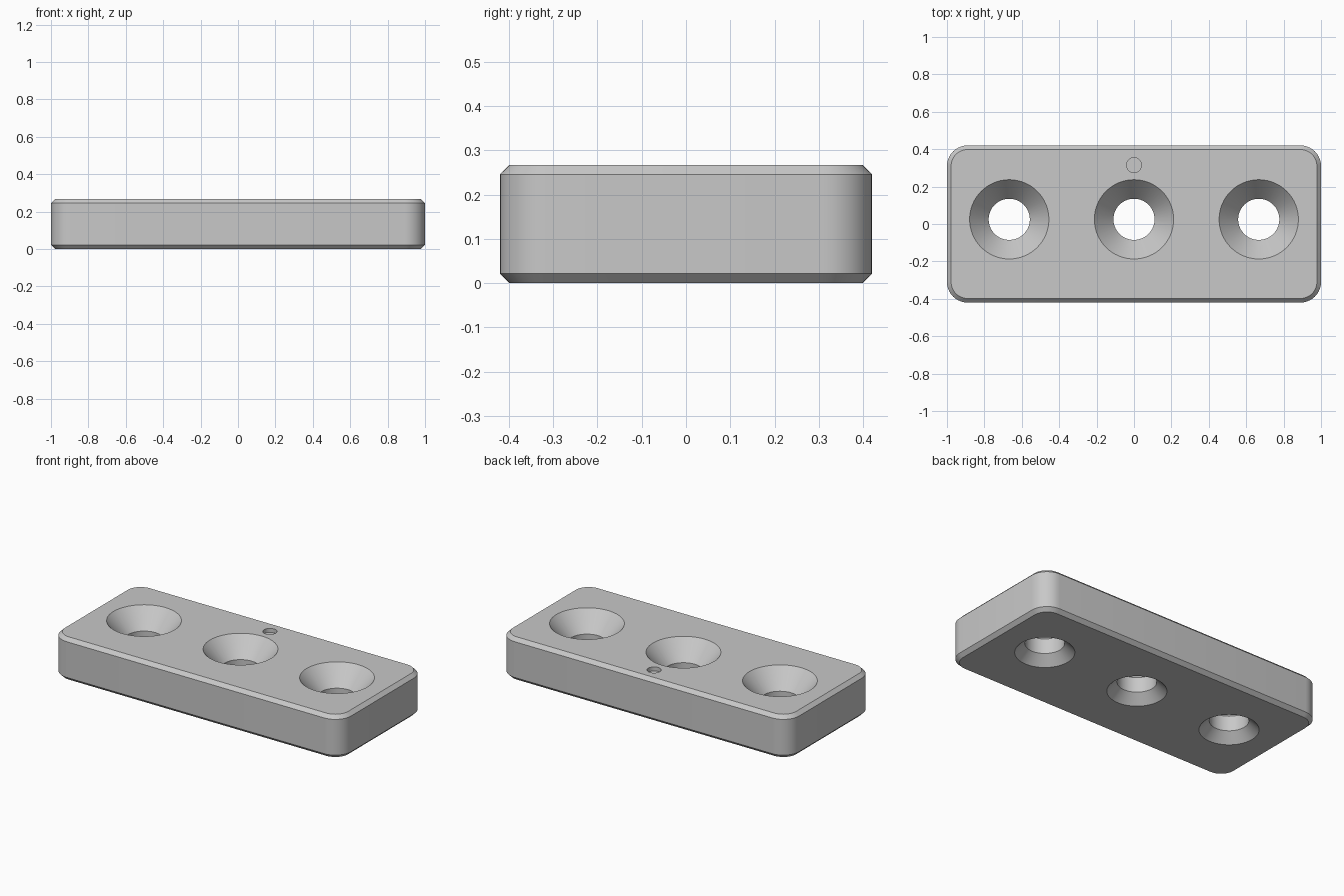
import bpy
import bmesh
from math import cos, sin, pi

if "Cube" in bpy.data.objects:
    bpy.data.objects.remove(bpy.data.objects["Cube"], do_unlink=True)

HALF_X, HALF_Y, HEIGHT = 1.0, 0.42, 0.267
CORNER, CHAMFER = 0.11, 0.022
HOLE_Y, HOLE_R = 0.025, 0.11
TOP_R, TOP_DEPTH = 0.212, 0.117
BOTTOM_R, BOTTOM_DEPTH = 0.167, 0.057

grey = bpy.data.materials.new("light_grey")
grey.use_nodes = True
grey.diffuse_color = (0.58, 0.58, 0.58, 1)
grey.node_tree.nodes["Principled BSDF"].inputs["Base Color"].default_value = grey.diffuse_color


def loft(name, rings):
    """Skin a stack of closed point rings and cap both ends."""
    bm = bmesh.new()
    loops = [[bm.verts.new(p) for p in ring] for ring in rings]
    n = len(loops[0])
    for low, high in zip(loops, loops[1:]):
        for i in range(n):
            j = (i + 1) % n
            bm.faces.new((low[i], low[j], high[j], high[i]))
    bm.faces.new(loops[0][::-1])
    bm.faces.new(loops[-1])
    bmesh.ops.recalc_face_normals(bm, faces=bm.faces)
    mesh = bpy.data.meshes.new(name)
    bm.to_mesh(mesh)
    bm.free()
    mesh.materials.append(grey)
    obj = bpy.data.objects.new(name, mesh)
    bpy.context.collection.objects.link(obj)
    return obj


def rounded_ring(inset, z, steps=10):
    """Rounded rectangle outline, shrunk evenly by inset."""
    r = CORNER - inset
    points = []
    for q, (sx, sy) in enumerate([(1, 1), (-1, 1), (-1, -1), (1, -1)]):
        for k in range(steps + 1):
            a = (q + k / steps) * pi / 2
            points.append((sx * (HALF_X - CORNER) + r * cos(a),
                           sy * (HALF_Y - CORNER) + r * sin(a), z))
    return points


def lathe(name, x, y, profile, sides=64):
    """Cutter turned from (radius, height) pairs."""
    return loft(name, [[(x + r * cos(2 * pi * i / sides), y + r * sin(2 * pi * i / sides), z)
                        for i in range(sides)] for r, z in profile])


# Chamfered plate with rounded corners
plate = loft("plate", [rounded_ring(CHAMFER, 0), rounded_ring(0, CHAMFER),
                       rounded_ring(0, HEIGHT - CHAMFER), rounded_ring(CHAMFER, HEIGHT)])

# Through holes, countersunk on both faces; cones run on past the surfaces
over = 0.2
hole_profile = [
    (BOTTOM_R + over * (BOTTOM_R - HOLE_R), -over * BOTTOM_DEPTH),
    (HOLE_R, BOTTOM_DEPTH),
    (HOLE_R, HEIGHT - TOP_DEPTH),
    (TOP_R + over * (TOP_R - HOLE_R), HEIGHT + over * TOP_DEPTH),
]
cutters = [lathe("screw_hole_cutter", x, HOLE_Y, hole_profile) for x in (-0.667, 0, 0.667)]

# Shallow round marker dimple near the back edge
cutters.append(lathe("dimple_cutter", 0, 0.315, [(0.04, HEIGHT - 0.025), (0.04, HEIGHT + 0.03)], 32))

for cutter in cutters:
    cutter.hide_render = True
    cut = plate.modifiers.new("hole", "BOOLEAN")
    cut.operation = "DIFFERENCE"
    cut.solver = "EXACT"
    cut.object = cutter

# Bake the cuts and drop the cutters
bpy.context.view_layer.update()
baked = bpy.data.meshes.new_from_object(plate.evaluated_get(bpy.context.evaluated_depsgraph_get()))
plate.modifiers.clear()
plate.data = baked
for cutter in cutters:
    bpy.data.objects.remove(cutter, do_unlink=True)

# Smooth round walls, crisp edges
for obj in bpy.context.selected_objects:
    obj.select_set(False)
plate.select_set(True)
bpy.context.view_layer.objects.active = plate
bpy.ops.object.shade_smooth_by_angle(angle=pi / 6)
